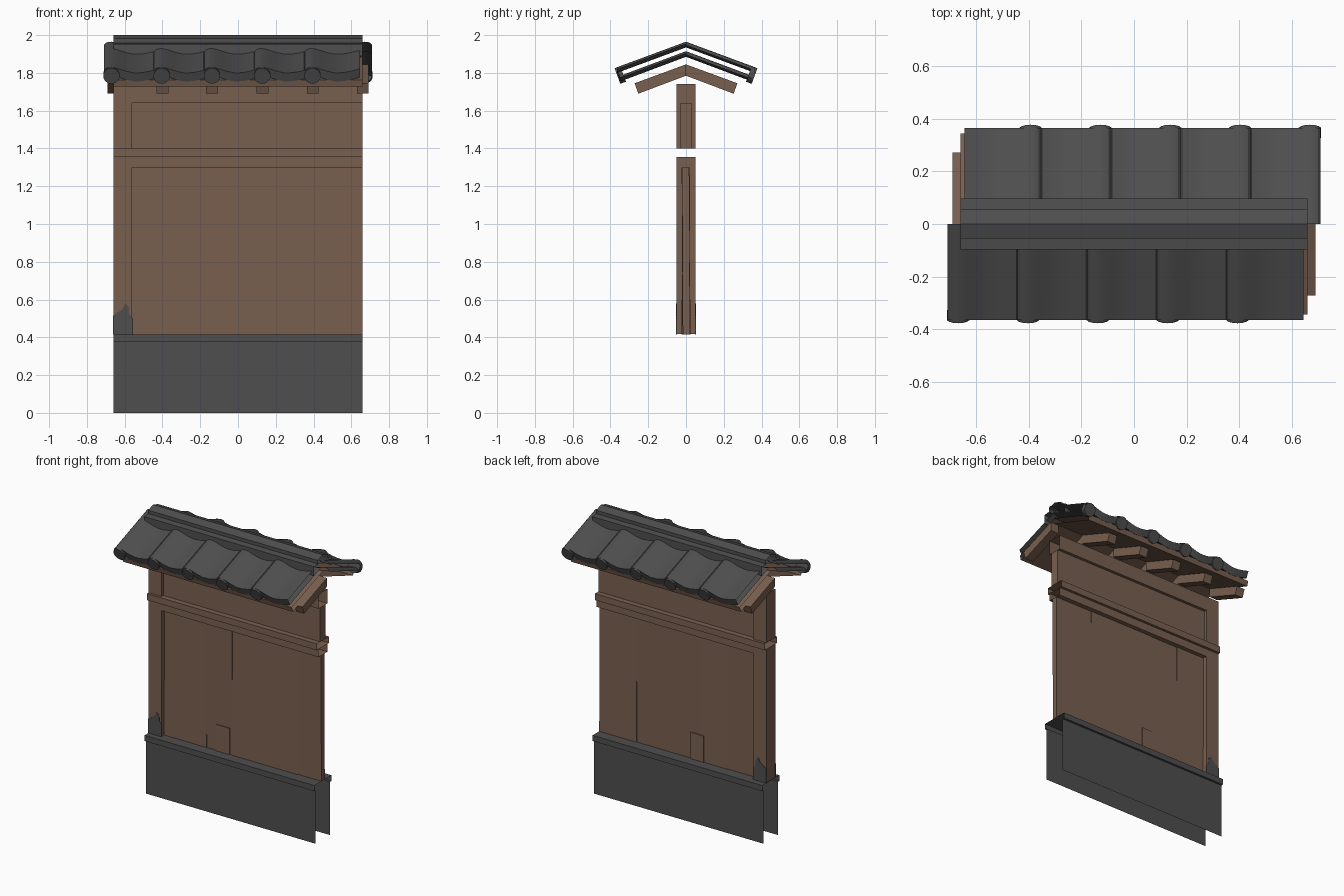
import bpy, bmesh, math
from mathutils import Matrix, Vector

if "Cube" in bpy.data.objects:
    bpy.data.objects.remove(bpy.data.objects["Cube"])


def material(name, rgb):
    m = bpy.data.materials.new(name)
    m.diffuse_color = (*rgb, 1)
    m.use_nodes = True
    m.node_tree.nodes["Principled BSDF"].inputs["Base Color"].default_value = m.diffuse_color
    return m


WOOD = material("brown_wood", (0.19, 0.115, 0.078))
SLATE = material("dark_grey", (0.077, 0.077, 0.077))


def finish(name, bm, mat, smooth=False):
    me = bpy.data.meshes.new(name)
    bm.to_mesh(me)
    bm.free()
    me.materials.append(mat)
    if smooth:
        for p in me.polygons:
            p.use_smooth = True
        me.set_sharp_from_angle(angle=math.radians(25))
    ob = bpy.data.objects.new(name, me)
    bpy.context.collection.objects.link(ob)
    return ob


def sweep(name, path, x0, x1, mat, closed=False, caps=False):
    """Extrude a (y, z) path along x; path runs up the front and over the top."""
    bm = bmesh.new()
    a = [bm.verts.new((x0, y, z)) for y, z in path]
    b = [bm.verts.new((x1, y, z)) for y, z in path]
    n = len(path)
    for i in range(n if closed else n - 1):
        j = (i + 1) % n
        bm.faces.new((a[i], b[i], b[j], a[j]))
    if caps:
        bm.faces.new(a)
        bm.faces.new(b[::-1])
    return finish(name, bm, mat)


def box(name, x0, x1, y0, y1, z0, z1, mat, caps=False):
    path = [(y0, z0), (y0, z1), (y1, z1), (y1, z0)]
    return sweep(name, path, x0, x1, mat, True, caps)


def both_sides(half):
    """Mirror a front half path to the back."""
    return half + [(-y, z) for y, z in reversed(half) if y < 0]


def turned_copy(ob, name):
    """Copy turned half a circle about z, for the rear slope."""
    c = ob.copy()
    c.data = ob.data.copy()
    c.data.transform(Matrix.Rotation(math.pi, 4, 'Z'))
    c.name = name
    bpy.context.collection.objects.link(c)


# Stone base, hollow, with overhanging cap
sweep("stone_base", both_sides([(-.08, 0), (-.08, .375), (-.095, .375), (-.095, .415)]),
      -.66, .66, SLATE)

# Timber frame: post in two lengths, beams and middle rail
box("lower_post", -.66, -.56, -.05, .05, .418, 1.355, WOOD, True)
box("upper_post", -.66, -.56, -.05, .05, 1.40, 1.74, WOOD, True)
box("middle_beam", -.56, .66, -.05, .05, 1.30, 1.355, WOOD)
box("top_beam", -.56, .66, -.05, .05, 1.64, 1.74, WOOD)
box("middle_rail", -.66, .66, -.068, .068, 1.355, 1.40, WOOD)
box("upper_panel", -.56, .66, -.03, .03, 1.40, 1.64, WOOD, True)

# Vertical boards, each leaning a little differently
def boards(side, seams, leans):
    for i in range(len(seams) - 1):
        lo, hi = leans[i]
        if side < 0:
            path = [(-lo, .415), (-hi, 1.30), (0, 1.30), (0, .415)]
        else:
            path = [(0, .415), (0, 1.30), (hi, 1.30), (lo, .415)]
        sweep(("front" if side < 0 else "back") + "_board_%d" % i, path,
              seams[i], seams[i + 1], WOOD, True, True)


boards(-1, [-.56, -.23, -.03, .48, .66], [(.02, .018), (.018, .023), (.022, .016), (.017, .021)])
boards(1, [-.56, -.34, -.13, .37, .66], [(.018, .021), (.022, .017), (.017, .02), (.021, .017)])
box("short_plank", -.155, -.05, -.025, .025, .415, .60, WOOD, True)

# Ragged grey patch at the foot of the post, front and back
outline = [(-.661, .415), (-.557, .415), (-.557, .50), (-.575, .52), (-.578, .56),
           (-.597, .578), (-.615, .545), (-.64, .53), (-.661, .515)]
for side in (-1, 1):
    bm = bmesh.new()
    f = bm.faces.new([bm.verts.new((x, side * .047, z)) for x, z in outline])
    ext = bmesh.ops.extrude_face_region(bm, geom=[f])["geom"]
    bmesh.ops.translate(bm, vec=(0, side * .006, 0),
                        verts=[v for v in ext if isinstance(v, bmesh.types.BMVert)])
    bmesh.ops.recalc_face_normals(bm, faces=bm.faces)
    finish("post_patch_" + ("front" if side < 0 else "back"), bm, SLATE)

# Roof boarding under the tiles
sweep("roof_boarding", both_sides([(-.335, 1.727), (-.345, 1.762), (0, 1.885)])
      + [(0, 1.847)], -.66, .66, WOOD, True)

# Rafters
rafter = [(0, 1.785), (-.252, 1.69), (-.272, 1.745), (0, 1.845)]
for i, x in enumerate((-.40, -.138, .13, .395, .66)):
    r = sweep("front_rafter_%d" % i, rafter, x - .031, x + .031, WOOD, True, True)
    turned_copy(r, "back_rafter_%d" % i)

# Wavy tile slope: rolled crest, then a shallow trough, repeated five times
PITCH = .266
wave = [(-.04, -.018), (-.03, -.006), (-.015, -.001), (0, 0), (.02, -.003), (.045, -.011),
        (.08, -.022), (.12, -.03), (.16, -.029), (.2, -.022), (.222, -.016)]
crests = [-.67 + PITCH * k for k in range(5)]
cols = [(c + dx, dz) for c in crests for dx, dz in wave] + [(.645, -.01)]
bm = bmesh.new()
rows = []
for x, w in cols:
    section = [(0, 1.915), (-.347, 1.785), (-.365, 1.83), (0, 1.965)]
    rows.append([bm.verts.new((x, y, z + w)) for y, z in section])
for a, b in zip(rows, rows[1:]):
    for i in range(3):
        bm.faces.new((a[i], b[i], b[i + 1], a[i + 1]))
slope = finish("front_tile_slope", bm, SLATE, True)
turned_copy(slope, "back_tile_slope")

# Round end caps on the tile crests
axis = Vector((0, -.94, -.345))
turn = axis.to_track_quat('Z', 'Y').to_matrix().to_4x4()
for i, c in enumerate(crests):
    bm = bmesh.new()
    bmesh.ops.create_cone(bm, cap_ends=True, segments=14, radius1=.044, radius2=.044,
                          depth=.032, matrix=Matrix.Translation((c, -.348, 1.789)) @ turn)
    d = finish("front_tile_end_%d" % i, bm, SLATE, True)
    turned_copy(d, "back_tile_end_%d" % i)

# Stepped ridge cap
sweep("ridge_cap", both_sides([(-.098, 1.89), (-.098, 1.953), (-.056, 1.958),
                               (-.056, 1.982), (0, 2.0)]), -.66, .66, SLATE)
